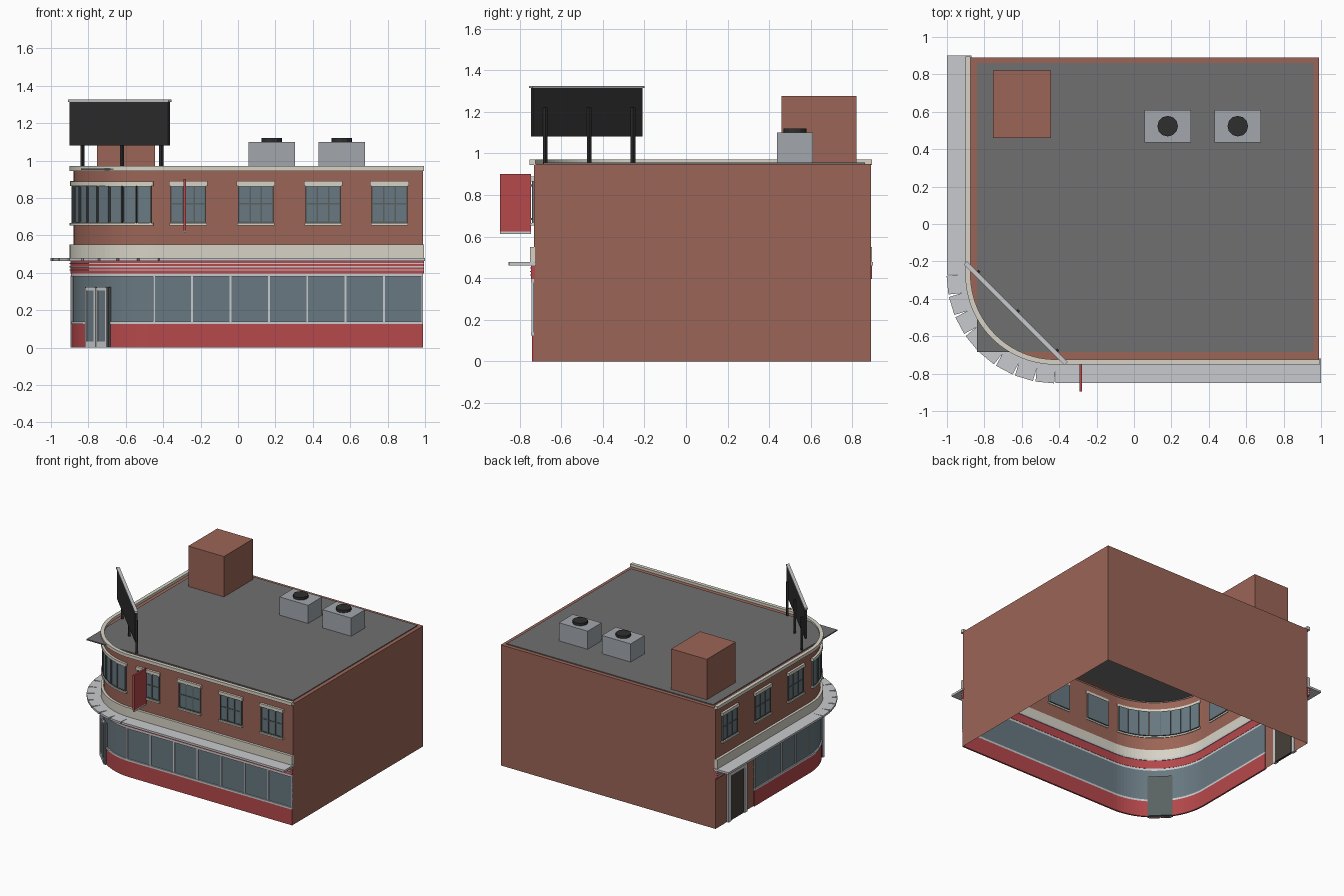
import bpy, bmesh
from math import sin, cos, pi, radians
from mathutils import Matrix, Vector

if "Cube" in bpy.data.objects:
    bpy.data.objects.remove(bpy.data.objects["Cube"])

# footprint: square plan with one rounded corner (front left)
CX, CY, R = -0.42, -0.27, 0.46
BACK, RIGHT = 0.89, 0.99
SEG = 24

COLORS = dict(brick=(.33, .13, .095), red=(.46, .065, .07), cream=(.68, .65, .56),
              glass=(.14, .19, .22), trim=(.58, .59, .61), roof=(.16, .16, .165),
              dark=(.028, .028, .028), metal=(.36, .39, .42), frame=(.10, .12, .12),
              door=(.06, .05, .04))
MATS = {}
for key, c in COLORS.items():
    MATS[key] = bpy.data.materials.new(key)
    MATS[key].diffuse_color = (*c, 1)


def finish(bm, name, mat):
    bmesh.ops.recalc_face_normals(bm, faces=bm.faces)
    me = bpy.data.meshes.new(name)
    bm.to_mesh(me)
    bm.free()
    ob = bpy.data.objects.new(name, me)
    bpy.context.collection.objects.link(ob)
    me.materials.append(MATS[mat])
    return ob


def box(name, mat, x, y, z, frame=Matrix()):
    """Box from (min, max) ranges, optionally in a wall frame."""
    bm = bmesh.new()
    bmesh.ops.create_cube(bm, size=1)
    for v in bm.verts:
        v.co = frame @ Vector([a + (b - a) * (c + .5) for (a, b), c in zip((x, y, z), v.co)])
    return finish(bm, name, mat)


def cyl(name, mat, x, y, z0, z1, r, n):
    bm = bmesh.new()
    bmesh.ops.create_cone(bm, cap_ends=True, segments=n, radius1=r, radius2=r, depth=z1 - z0,
                          matrix=Matrix.Translation((x, y, (z0 + z1) / 2)))
    return finish(bm, name, mat)


def path(off, left=BACK, right=RIGHT, a0=90, a1=0):
    """Street facade line: left wall, rounded corner, front wall."""
    r = R + off
    pts = [(CX - r * sin(t), CY - r * cos(t))
           for t in (radians(a0 + (a1 - a0) * i / SEG) for i in range(SEG + 1))]
    if left is not None:
        pts.insert(0, (CX - r, left))
    if right is not None:
        pts.append((right, CY - r))
    return pts


def band(name, mat, z0, z1, o0, o1, **kw):
    """Rectangular section swept along the facade line."""
    bm = bmesh.new()
    rows = [[bm.verts.new((x, y, z)) for x, y in path(o, **kw)]
            for o, z in ((o0, z0), (o1, z0), (o1, z1), (o0, z1))]
    for k in range(4):
        a, b = rows[k], rows[(k + 1) % 4]
        for i in range(len(a) - 1):
            bm.faces.new((a[i], a[i + 1], b[i + 1], b[i]))
    for i in (0, -1):
        bm.faces.new([r[i] for r in rows])
    return finish(bm, name, mat)


def wall_frame(x, y, deg):
    """Local x runs along the wall, local -y points outward."""
    return Matrix.Translation((x, y, 0)) @ Matrix.Rotation(radians(-deg), 4, 'Z')


def corner_frame(deg):
    t = radians(deg)
    return wall_frame(CX - R * sin(t), CY - R * cos(t), deg)


# brick shell, open at the bottom
bm = bmesh.new()
outline = path(0) + [(RIGHT, BACK)]
lo = [bm.verts.new((x, y, 0)) for x, y in outline]
hi = [bm.verts.new((x, y, .95)) for x, y in outline]
for i in range(len(lo)):
    j = (i + 1) % len(lo)
    bm.faces.new((lo[i], lo[j], hi[j], hi[i]))
bm.faces.new(hi)
finish(bm, "brick_walls", "brick")
box("roof_deck", "roof", (-.84, .96), (-.685, .86), (.948, .957))

# horizontal facade bands
shop = dict(left=.42)
band("base_panel", "red", 0, .125, -.003, .01, **shop)
band("shop_sill", "trim", .125, .14, -.003, .014, **shop)
band("shop_glass", "glass", .14, .38, -.003, .005, **shop)
band("shop_head", "trim", .38, .397, -.003, .014, **shop)
full = dict(left=BACK + .005, right=RIGHT + .004)
band("red_fascia", "red", .397, .462, -.005, .015, **full)
for i in range(3):
    z = .412 + .017 * i
    band(f"fascia_stripe_{i}", "trim", z, z + .006, 0, .02, **full)
band("cream_fascia", "cream", .475, .55, -.005, .02, **full)
band("cornice", "cream", .945, .97, -.006, .022, **full)

# storefront mullions
for i in range(8):
    x = -.45 + .205 * i
    box(f"front_mullion_{i}", "trim", (x - .005, x + .005), (-.742, -.73), (.14, .38))
for i in range(5):
    y = .415 - .17 * i
    box(f"side_mullion_{i}", "trim", (-.892, -.88), (y - .005, y + .005), (.14, .38))

# canopy: straight runs plus wedge-gapped corner segments
box("canopy_front", "trim", (CX, 1), (-.85, -.72), (.462, .478))
box("canopy_side", "trim", (-1, -.87), (CY, .9), (.462, .478))
for i in range(8):
    box(f"canopy_corner_{i}", "trim", (-.05, .05), (-.12, .01), (.462, .478),
        corner_frame(90 / 16 + 90 / 8 * i))


def window(name, f):
    w = .095
    box(name + "_glass", "glass", (-w, w), (-.006, .015), (.665, .865), f)
    for k in range(4):
        x = -w + .004 + k * (2 * w - .008) / 3
        box(f"{name}_bar_{k}", "frame", (x - .004, x + .004), (-.011, .01), (.665, .865), f)
    for k, z in enumerate((.669, .77, .861)):
        box(f"{name}_rail_{k}", "frame", (-w, w), (-.01, .01), (z - .004, z + .004), f)
    box(name + "_sill", "cream", (-.1, .1), (-.02, .005), (.653, .665), f)
    box(name + "_lintel", "cream", (-.103, .103), (-.018, .005), (.865, .89), f)


for i, x in enumerate((-.265, .095, .455, .81)):
    window(f"front_window_{i}", wall_frame(x, CY - R, 0))
for i, y in enumerate((.72, .31, -.1)):
    window(f"side_window_{i}", wall_frame(CX - R, y, 90))

# curved row of corner windows
for i in range(8):
    f = corner_frame(10 + 10 * i)
    box(f"corner_pane_{i}", "glass", (-.037, .037), (-.007, .016), (.665, .865), f)
    for s in (-1, 1):
        box(f"corner_stile_{i}_{s}", "frame", (s * .035 - .003, s * .035 + .003),
            (-.011, .012), (.665, .865), f)
    for z in (.665, .859):
        box(f"corner_rail_{i}_{z}", "frame", (-.037, .037), (-.011, .012), (z, z + .006), f)
arc = dict(left=None, right=None, a0=86, a1=4)
band("corner_sill", "cream", .653, .665, -.005, .02, **arc)
band("corner_lintel", "cream", .865, .888, -.005, .018, **arc)

# double entrance door on the corner
f = corner_frame(45)
box("entrance_recess", "frame", (-.09, .09), (-.014, .02), (0, .325), f)
for s in (-1, 1):
    c = s * .042
    box(f"entrance_glass_{s}", "glass", (c - .03, c + .03), (-.018, 0), (.02, .31), f)
    for d in (-.033, .033):
        box(f"entrance_stile_{s}_{d}", "trim", (c + d - .006, c + d + .006), (-.022, 0), (0, .32), f)
    for z in (0, .305):
        box(f"entrance_rail_{s}_{z}", "trim", (c - .033, c + .033), (-.022, 0), (z, z + .018 + (z == 0) * .015), f)

# side service door
f = wall_frame(CX - R, .63, 90)
box("side_door", "door", (-.09, .09), (-.008, .01), (0, .36), f)
for s in (-1, 1):
    box(f"side_door_jamb_{s}", "trim", (s * .1 - .018, s * .1 + .018), (-.016, .005), (0, .385), f)
box("side_door_head", "trim", (-.118, .118), (-.016, .005), (.355, .385), f)

# projecting blade sign
box("blade_sign", "red", (-.292, -.277), (-.895, -.745), (.625, .9))
box("blade_sign_trim", "trim", (-.29, -.279), (-.895, -.745), (.612, .625))
for z in (.68, .84):
    box(f"blade_bracket_{z}", "frame", (-.288, -.281), (-.76, -.725), (z, z + .01))

# rooftop billboard set diagonally over the corner
f = wall_frame(-.632, -.477, 45)
box("billboard_panel", "dark", (-.372, .372), (-.008, .008), (1.08, 1.313), f)
box("billboard_cap", "trim", (-.38, .38), (-.012, .012), (1.313, 1.325), f)
for i in (-1, 0, 1):
    box(f"billboard_post_{i}", "dark", (i * .298 - .008, i * .298 + .008),
        (.008, .024), (.95, 1.22), f)

# roof structures
box("stair_penthouse", "brick", (-.755, -.445), (.46, .82), (.95, 1.275))
for i, x in enumerate((.18, .555)):
    box(f"cooling_unit_{i}", "metal", (x - .125, x + .125), (.437, .61), (.955, 1.1))
    cyl(f"cooling_fan_{i}", "dark", x, .523, 1.1, 1.12, .055, 12)

for m in bpy.data.materials:
    if m.users and not m.is_grease_pencil:
        m.use_nodes = True
        m.node_tree.nodes["Principled BSDF"].inputs["Base Color"].default_value = m.diffuse_color
